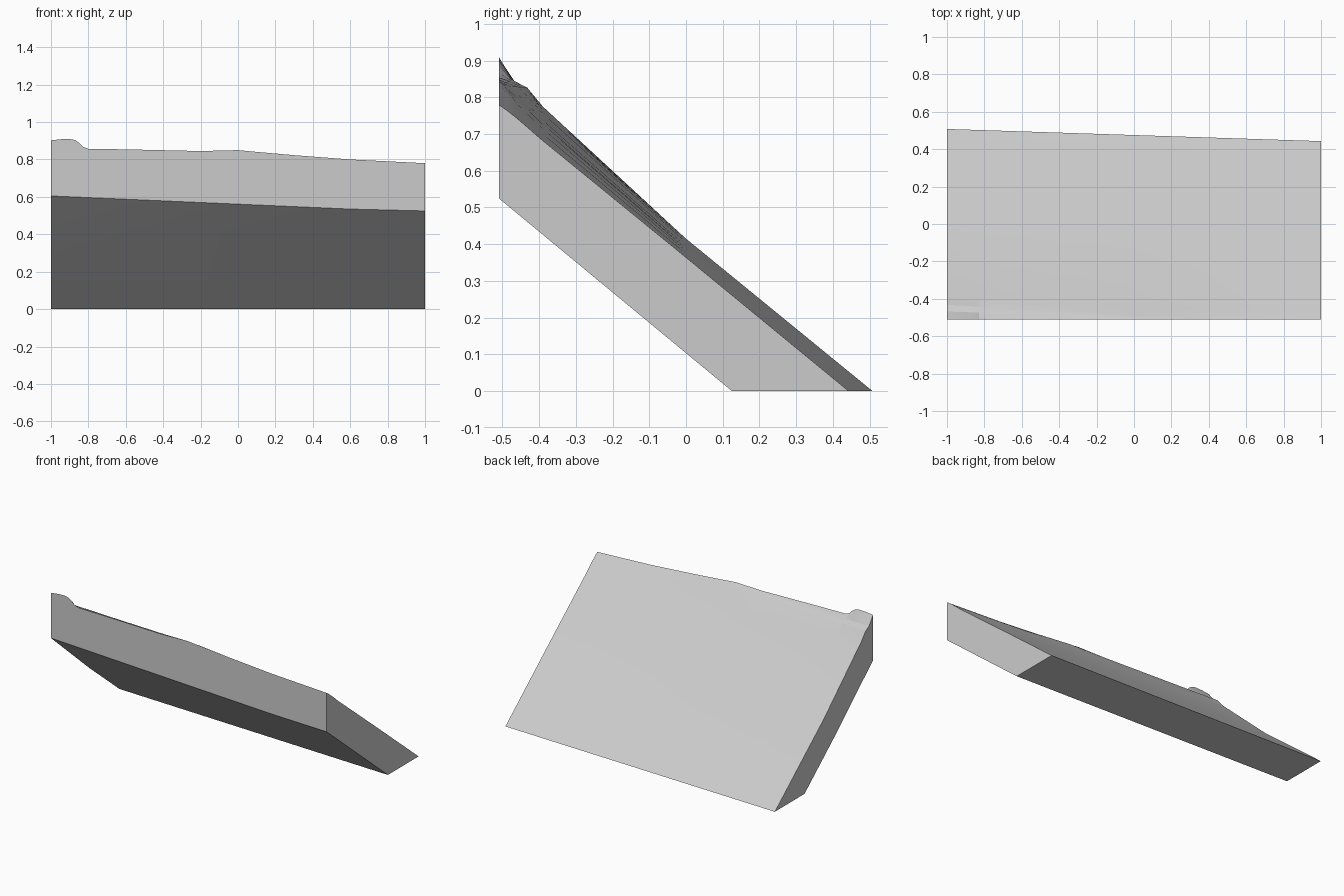
import bpy, bmesh

cube = bpy.data.objects.get("Cube")
if cube:
    bpy.data.objects.remove(cube, do_unlink=True)

FRONT = -0.51
RIDGE_END = 0.07


def mix(a, b, t):
    return a + (b - a) * t


# Stations across the width: x and height of the upper front edge (with end bump)
stations = [(-1, .902), (-.95, .908), (-.9, .91), (-.87, .903), (-.85, .89),
            (-.83, .868), (-.8, .857), (-.6, .854), (-.2, .845), (0, .85),
            (RIDGE_END, .843), (.3, .823), (.6, .80), (1, .78)]


def section(x, z_front):
    """Top surface profile from the back edge to the front edge."""
    t = (x + 1) / 2
    shoulder = mix(.775, .682, t)
    if x <= RIDGE_END:
        # raised ridge, then a shallow shelf
        r = (x + 1) / (RIDGE_END + 1)
        ridge = (x, mix(-.432, -.495, r), mix(.826, .832, r))
        shelf = (x, mix(-.468, -.503, r), mix(.845, .84, r))
    else:
        # ridge fades into the front edge
        ridge = (x, -.46, mix(shoulder, z_front, .62))
        shelf = (x, -.49, mix(shoulder, z_front, .86))
    return [(x, mix(.508, .443, t), 0), (x, 0, mix(.415, .364, t)),
            (x, -.39, shoulder), ridge, shelf, (x, FRONT, z_front)]


bm = bmesh.new()
rows = [[bm.verts.new(p) for p in section(*s)] for s in stations]

# Sloping top surface
for a, b in zip(rows, rows[1:]):
    for i in range(len(a) - 1):
        bm.faces.new((a[i], a[i + 1], b[i + 1], b[i]))

# Lower corners and the crease on the underside
low_l = bm.verts.new((-1, FRONT, .605))
crease_l = bm.verts.new((-1, -.11, .255))
foot_l = bm.verts.new((-1, .2, 0))
foot_r = bm.verts.new((1, .125, 0))
low_r = bm.verts.new((1, FRONT, .525))
crease_r = bm.verts.new((.6, FRONT, .535))

bm.faces.new((low_l, crease_l, crease_r))
bm.faces.new((crease_l, foot_l, foot_r, crease_r))
bm.faces.new((crease_r, foot_r, low_r))

# Front wall, base and the two ends
bm.faces.new([r[-1] for r in rows] + [low_r, crease_r, low_l])
bm.faces.new([r[0] for r in rows] + [foot_r, foot_l])
bm.faces.new(rows[0] + [low_l, crease_l, foot_l])
bm.faces.new(rows[-1] + [low_r, foot_r])
bmesh.ops.recalc_face_normals(bm, faces=bm.faces[:])

mesh = bpy.data.meshes.new("sloping_slab")
bm.to_mesh(mesh)
bm.free()
slab = bpy.data.objects.new("sloping_slab", mesh)
bpy.context.collection.objects.link(slab)

# Plain grey surface
grey = bpy.data.materials.new("light_grey")
grey.use_nodes = True
colour = (.6, .6, .6, 1)
grey.diffuse_color = colour
grey.node_tree.nodes["Principled BSDF"].inputs["Base Color"].default_value = colour
mesh.materials.append(grey)

bpy.ops.object.select_all(action='DESELECT')
slab.select_set(True)
bpy.context.view_layer.objects.active = slab
bpy.ops.object.shade_smooth_by_angle(angle=.35)
